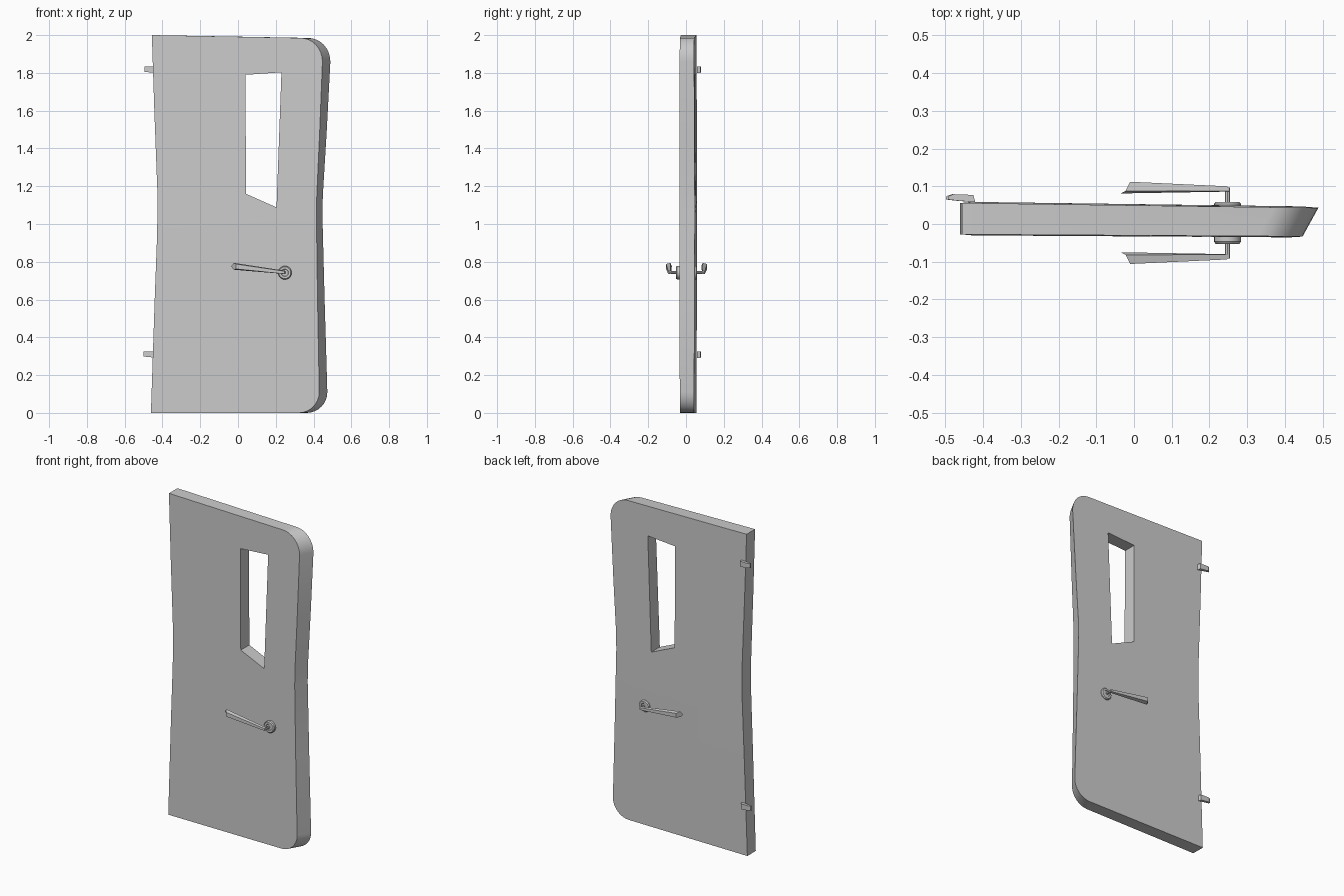
import bpy, bmesh, math
from mathutils import Vector

if "Cube" in bpy.data.objects:
    bpy.data.objects.remove(bpy.data.objects["Cube"])

MID_Y = 0.003  # plane the two handles mirror across


def make_object(name, bm, smooth=True):
    bmesh.ops.recalc_face_normals(bm, faces=bm.faces[:])
    me = bpy.data.meshes.new(name)
    bm.to_mesh(me)
    bm.free()
    ob = bpy.data.objects.new(name, me)
    bpy.context.collection.objects.link(ob)
    if smooth:
        bpy.context.view_layer.objects.active = ob
        ob.select_set(True)
        bpy.ops.object.shade_smooth_by_angle(angle=math.radians(35))
        ob.select_set(False)
    return ob


def loft(bm, a, b):
    # closed solid between two matching loops
    va = [bm.verts.new(p) for p in a]
    vb = [bm.verts.new(p) for p in b]
    n = len(va)
    for i in range(n):
        j = (i + 1) % n
        bm.faces.new((va[i], va[j], vb[j], vb[i]))
    return bm.faces.new(va), bm.faces.new(vb), va, vb


def corner(cx, cz, rx, rz, a0, a1, n=8):
    return [(cx + rx * math.cos(math.radians(a0 + (a1 - a0) * i / n)),
             cz + rz * math.sin(math.radians(a0 + (a1 - a0) * i / n))) for i in range(n + 1)]


# Door leaf: pinched waist, slanted latch edge, rounded latch corners
left = [(-0.461, 0), (-0.441, 0.6), (-0.428, 0.95), (-0.426, 1.15), (-0.443, 1.6), (-0.456, 2.0)]


def outline(shift_top, shift_mid, shift_low):
    top = corner(0.33 + shift_top, 1.86, 0.117, 0.125, 90, 0)
    low = corner(0.32 + shift_low, 0.11, 0.11, 0.11, 0, -90)
    mid = [(0.432 + (shift_top + shift_mid) / 2, 1.48), (0.417 + shift_mid, 1.15),
           (0.415 + shift_mid, 1.04), (0.421 + (shift_mid + shift_low) / 2, 0.6)]
    return left + top + mid + low


def waist(z):
    return 1 - abs(z - 1.05) / 1.05


bm = bmesh.new()
front = [(x, -0.030 - 0.006 * x - 0.003 * waist(z), z) for x, z in outline(0, 0, 0)]
back = [(x, 0.049 - 0.014 * x + 0.004 * waist(z), z) for x, z in outline(0.042, 0.032, 0.043)]
f1, f2, va, vb = loft(bm, front, back)
right_mid = len(left) + 9 + 2
for f, v in ((f1, va), (f2, vb)):
    bmesh.utils.face_split(f, v[2], v[right_mid])
door = make_object("door_leaf", bm, False)

# Window opening cut through the leaf
window = [(0.04, 1.79), (0.23, 1.803), (0.204, 1.088), (0.042, 1.16)]
bm = bmesh.new()
loft(bm, [(x, -0.2, z) for x, z in window], [(x, 0.2, z) for x, z in window])
cutter = make_object("window_cutter", bm, False)
cut = door.modifiers.new("window", 'BOOLEAN')
cut.object = cutter
cut.operation = 'DIFFERENCE'
cut.solver = 'EXACT'
bpy.context.view_layer.objects.active = door
door.select_set(True)
bpy.ops.object.modifier_apply(modifier=cut.name)
bpy.ops.object.shade_smooth_by_angle(angle=math.radians(30))
door.select_set(False)
bpy.data.objects.remove(cutter)


# Handles: rosette, spindle and lever on both faces
def turned(name, rings, x, z, side, sides):
    bm = bmesh.new()
    loops = []
    for r, y in rings:
        loops.append([bm.verts.new((x + r * math.cos(t * math.tau / sides), MID_Y + side * y,
                                    z + r * math.sin(t * math.tau / sides))) for t in range(sides)])
    for a, b in zip(loops, loops[1:]):
        for i in range(sides):
            j = (i + 1) % sides
            bm.faces.new((a[i], a[j], b[j], b[i]))
    bm.faces.new(loops[0])
    bm.faces.new(loops[-1])
    return make_object(name, bm)


tip = [(-0.036, 0.078, 0.776), (-0.022, 0.081, 0.758), (-0.010, 0.109, 0.762),
       (-0.010, 0.109, 0.788), (-0.022, 0.085, 0.794)]
root = [(0.254, 0.083, 0.744), (0.252, 0.083, 0.735), (0.247, 0.097, 0.736),
        (0.247, 0.097, 0.750), (0.252, 0.084, 0.752)]
for label, side in (("front", -1), ("back", 1)):
    turned(label + "_rosette", [(0.036, 0.025), (0.036, 0.050), (0.031, 0.056),
                                (0.020, 0.056), (0.018, 0.053)], 0.248, 0.742, side, 20)
    turned(label + "_spindle", [(0.007, 0.045), (0.007, 0.094)], 0.248, 0.743, side, 8)
    bm = bmesh.new()
    loft(bm, [(x, MID_Y + side * y, z) for x, y, z in tip],
         [(x, MID_Y + side * y, z) for x, y, z in root])
    make_object(label + "_lever", bm, False)

# Hinge tabs on the back of the hinge edge
tab = [(-0.494, 0.065), (-0.492, 0.074), (-0.478, 0.079), (-0.426, 0.077), (-0.421, 0.058), (-0.470, 0.062)]
for label, x, z in (("upper", 0.0, 1.818), ("lower", -0.005, 0.311)):
    bm = bmesh.new()
    loft(bm, [(px + x, y, z - 0.013 - 0.1 * (px + 0.49)) for px, y in tab],
         [(px + x, y, z + 0.015) for px, y in tab])
    make_object(label + "_hinge", bm, False)
